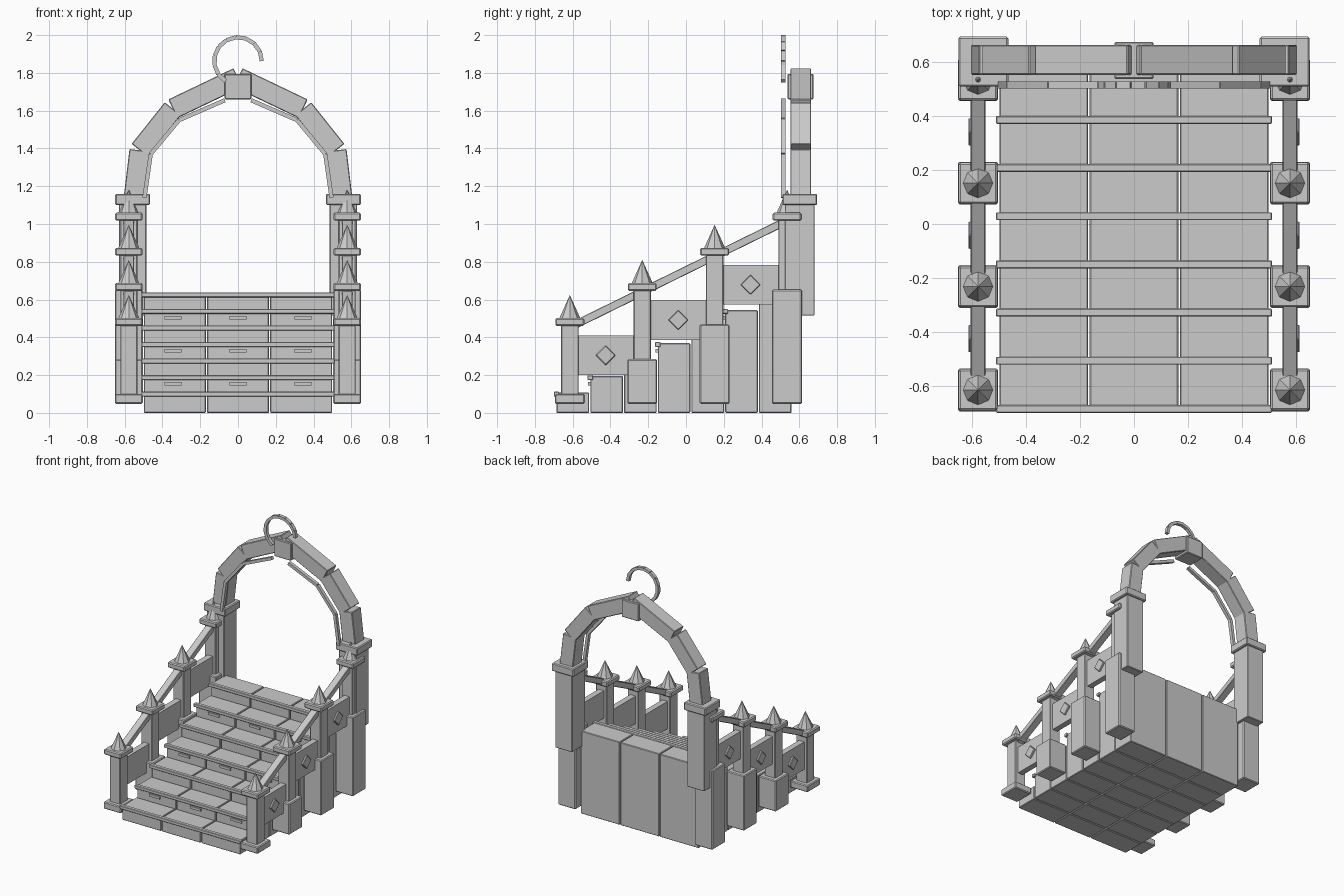
import bpy, bmesh, math
from mathutils import Matrix, Vector

if "Cube" in bpy.data.objects:
    bpy.data.objects.remove(bpy.data.objects["Cube"])


def finish(name, bm, bevel=0.0):
    if bevel:
        bmesh.ops.bevel(bm, geom=bm.edges[:], offset=bevel, segments=1, affect='EDGES')
    bmesh.ops.recalc_face_normals(bm, faces=bm.faces[:])
    me = bpy.data.meshes.new(name)
    bm.to_mesh(me)
    bm.free()
    ob = bpy.data.objects.new(name, me)
    bpy.context.collection.objects.link(ob)
    return ob


def box(name, x, y, z, bevel=0.0):
    """Axis-aligned box from three (min, max) ranges."""
    bm = bmesh.new()
    size = Matrix.Diagonal((x[1] - x[0], y[1] - y[0], z[1] - z[0], 1))
    mid = Matrix.Translation((sum(x) / 2, sum(y) / 2, sum(z) / 2))
    bmesh.ops.create_cube(bm, size=1, matrix=mid @ size)
    return finish(name, bm, bevel)


def block(name, cx, cy, w, d, z, bevel=0.0):
    return box(name, (cx - w / 2, cx + w / 2), (cy - d / 2, cy + d / 2), z, bevel)


def beam(name, p, q, normal, thick, depth, bevel=0.0):
    """Box running from p to q; depth is measured along normal."""
    p, q, n = Vector(p), Vector(q), Vector(normal)
    a = (q - p).normalized()
    rot = Matrix((a, n, a.cross(n))).transposed().to_4x4()
    size = Matrix.Diagonal(((q - p).length, depth, thick, 1))
    bm = bmesh.new()
    bmesh.ops.create_cube(bm, size=1, matrix=Matrix.Translation((p + q) / 2) @ rot @ size)
    return finish(name, bm, bevel)


def spike(name, x, y, z, r, h):
    bm = bmesh.new()
    bmesh.ops.create_cone(bm, cap_ends=True, segments=8, radius1=r, radius2=0, depth=h,
                          matrix=Matrix.Translation((x, y, z + h / 2)))
    return finish(name, bm)


# Steps: seven rows of three stone blocks, each with a nosing strip
RUN, RISE = 0.1785, 0.0875
for i in range(7):
    y0, top = -0.688 + i * RUN, 0.107 + i * RISE
    for c in (-1, 0, 1):
        block(f"step_{i+1}_block", c * 0.3345, y0 + RUN / 2, 0.328, RUN - 0.006, (0, top), 0.004)
        if i % 2:
            block(f"step_{i+1}_riser_inlay", c * 0.345, y0, 0.09, 0.016,
                  (top - 0.05, top - 0.031))
    box(f"step_{i+1}_nosing", (-0.511, 0.511), (y0 - 0.012, y0 + 0.017),
        (top - 0.02, top + 0.005), 0.003)

POST_Y = [-0.615 + 0.3833 * i for i in range(4)]
ARCH = [(-0.55, 1.14), (-0.52, 1.39), (-0.345, 1.61), (0, 1.775)]
TRIM = [(-0.495, 1.14), (-0.462, 1.37), (-0.312, 1.55), (-0.07, 1.655)]

for s, side in ((-1, "left"), (1, "right")):
    px = s * 0.578
    # Balustrade posts on pedestals, with caps and pointed finials
    for i, y in enumerate(POST_Y):
        base, cap = 0.10 + i * 0.184, 0.46 + i * 0.186
        block(f"{side}_pedestal_{i+1}", px, y, 0.148, 0.158, (0.048, base), 0.006)
        block(f"{side}_post_{i+1}", px, y, 0.09, 0.092, (base - 0.01, cap + 0.01), 0.004)
        block(f"{side}_post_cap_{i+1}", px, y, 0.145, 0.153, (cap, cap + 0.042), 0.007)
        spike(f"{side}_finial_{i+1}", px, y, cap + 0.04, 0.056, 0.124)
    # Sloping handrail
    beam(f"{side}_handrail", (px, POST_Y[0], 0.453), (px, POST_Y[3], 1.018), (1, 0, 0),
         0.042, 0.055, 0.003)
    # Side panels with diamond ornaments
    for i in range(3):
        y, z = POST_Y[i] + 0.19, 0.305 + i * 0.187
        block(f"{side}_panel_{i+1}", px, y, 0.045, 0.31, (z - 0.105, z + 0.105))
        x0 = s * 0.602
        beam(f"{side}_diamond_{i+1}", (x0, y - 0.0265, z - 0.0265), (x0, y + 0.0265, z + 0.0265),
             (1, 0, 0), 0.075, 0.024, 0.004)
    # Arch columns and capitals
    block(f"{side}_arch_column", s * 0.558, 0.602, 0.145, 0.157, (0.515, 1.11), 0.004)
    block(f"{side}_arch_capital", s * 0.558, 0.602, 0.184, 0.184, (1.10, 1.16), 0.006)
    # Arch stones
    for i in range(3):
        (ax, az), (bx, bz) = ARCH[i], ARCH[i + 1]
        beam(f"{side}_arch_stone_{i+1}", (-s * ax, 0.608, az), (-s * bx, 0.608, bz),
             (0, 1, 0), 0.11, 0.11, 0.004)
        # Thin trim following the inside of the arch
        (ax, az), (bx, bz) = TRIM[i], TRIM[i + 1]
        beam(f"{side}_arch_trim_{i+1}", (-s * ax, 0.515, az), (-s * bx, 0.515, bz),
             (0, 1, 0), 0.022, 0.026)

# Keystone
block("keystone", 0, 0.606, 0.144, 0.138, (1.66, 1.795), 0.005)

# Open ring on top, made of short straight pieces
N, R, CZ = 10, 0.126, 1.863
ring = [(R * math.cos(math.radians(a)), 0.515, CZ + R * math.sin(math.radians(a)))
        for a in (238 * k / N for k in range(N + 1))]
for k in range(N):
    beam(f"crown_ring_{k+1}", ring[k], ring[k + 1], (0, 1, 0), 0.022, 0.026)
